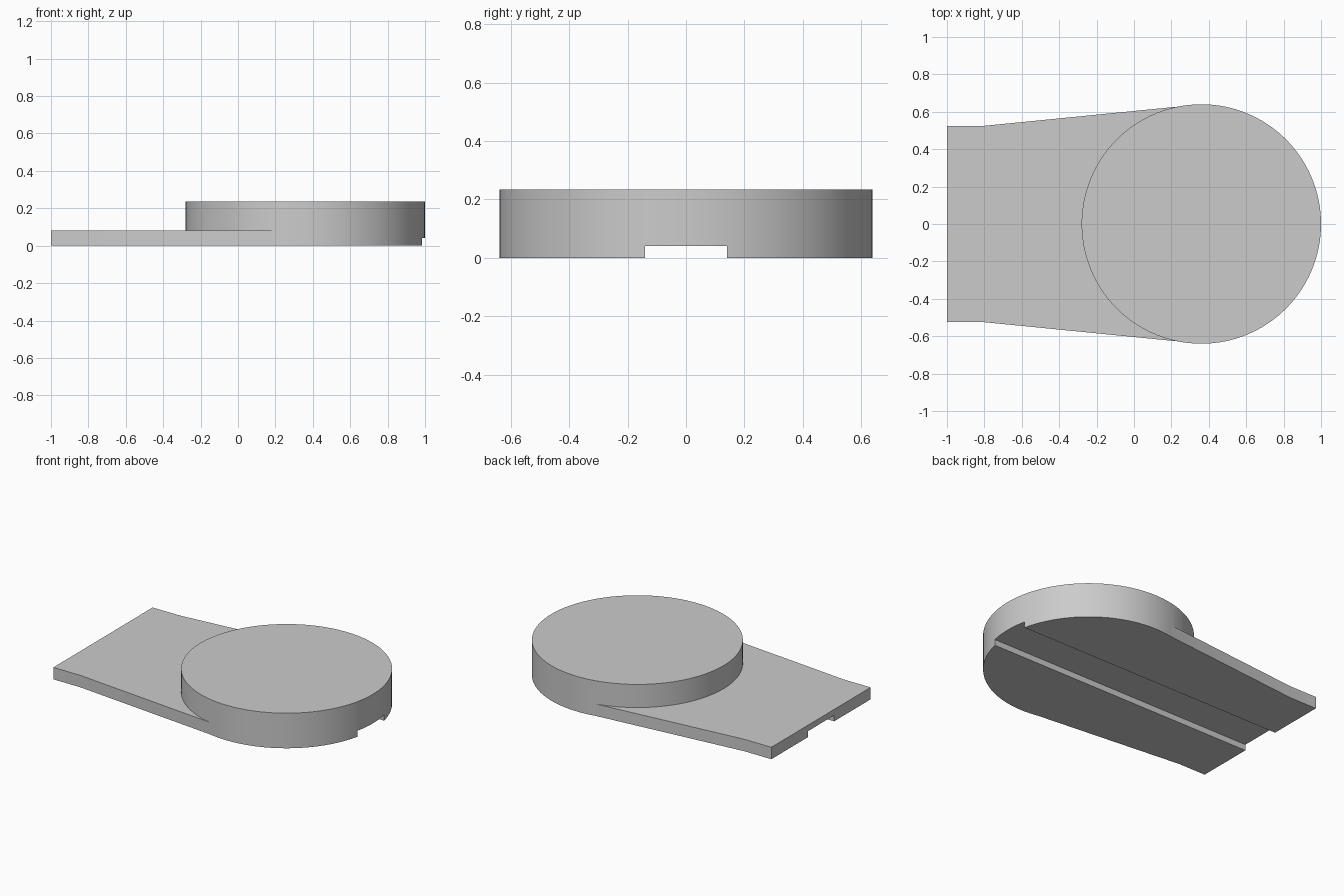
import bpy
import bmesh
import math

DISC_X, DISC_R, DISC_H = 0.36, 0.64, 0.235
PLATE_H = 0.08
GROOVE_HALF, GROOVE_H = 0.14, 0.04

if "Cube" in bpy.data.objects:
    bpy.data.objects.remove(bpy.data.objects["Cube"], do_unlink=True)

grey = bpy.data.materials.new("plain_grey")
grey.use_nodes = True
colour = (0.6, 0.6, 0.6, 1.0)
grey.diffuse_color = colour
grey.node_tree.nodes["Principled BSDF"].inputs["Base Color"].default_value = colour


def prism(name, outline, bottom, top):
    """Extrude a closed xy outline between two heights."""
    bm = bmesh.new()
    base = bm.faces.new([bm.verts.new((x, y, bottom)) for x, y in outline])
    side = bmesh.ops.extrude_face_region(bm, geom=[base])["geom"]
    moved = [v for v in side if isinstance(v, bmesh.types.BMVert)]
    bmesh.ops.translate(bm, verts=moved, vec=(0, 0, top - bottom))
    bmesh.ops.recalc_face_normals(bm, faces=bm.faces)
    mesh = bpy.data.meshes.new(name)
    bm.to_mesh(mesh)
    bm.free()
    mesh.materials.append(grey)
    obj = bpy.data.objects.new(name, mesh)
    bpy.context.collection.objects.link(obj)
    return obj


def combine(target, tool, operation):
    """Apply a boolean and discard its helper."""
    mod = target.modifiers.new(operation.lower(), "BOOLEAN")
    mod.object, mod.operation, mod.solver = tool, operation, "EXACT"
    bpy.context.view_layer.objects.active = target
    bpy.ops.object.modifier_apply(modifier=mod.name)
    bpy.data.objects.remove(tool, do_unlink=True)


# Thick round disc
angles = [2 * math.pi * i / 128 for i in range(128)]
body = prism("disc_with_tongue",
             [(DISC_X + DISC_R * math.cos(a), DISC_R * math.sin(a)) for a in angles],
             0, DISC_H)

# Thin tapering tongue, running into the sides of the disc
half = [(-1, 0.525), (-0.8, 0.525), (0.25, 0.629)]
tongue = prism("tongue", half + [(x, -y) for x, y in reversed(half)], 0, PLATE_H)
combine(body, tongue, "UNION")

# Square groove along the whole underside
w = GROOVE_HALF
groove = prism("groove_cutter", [(-1.1, -w), (1.1, -w), (1.1, w), (-1.1, w)],
               -0.1, GROOVE_H)
combine(body, groove, "DIFFERENCE")

# Smooth round wall, crisp rims
bpy.ops.object.select_all(action="DESELECT")
body.select_set(True)
bpy.context.view_layer.objects.active = body
bpy.ops.object.shade_smooth_by_angle(angle=math.radians(30))
